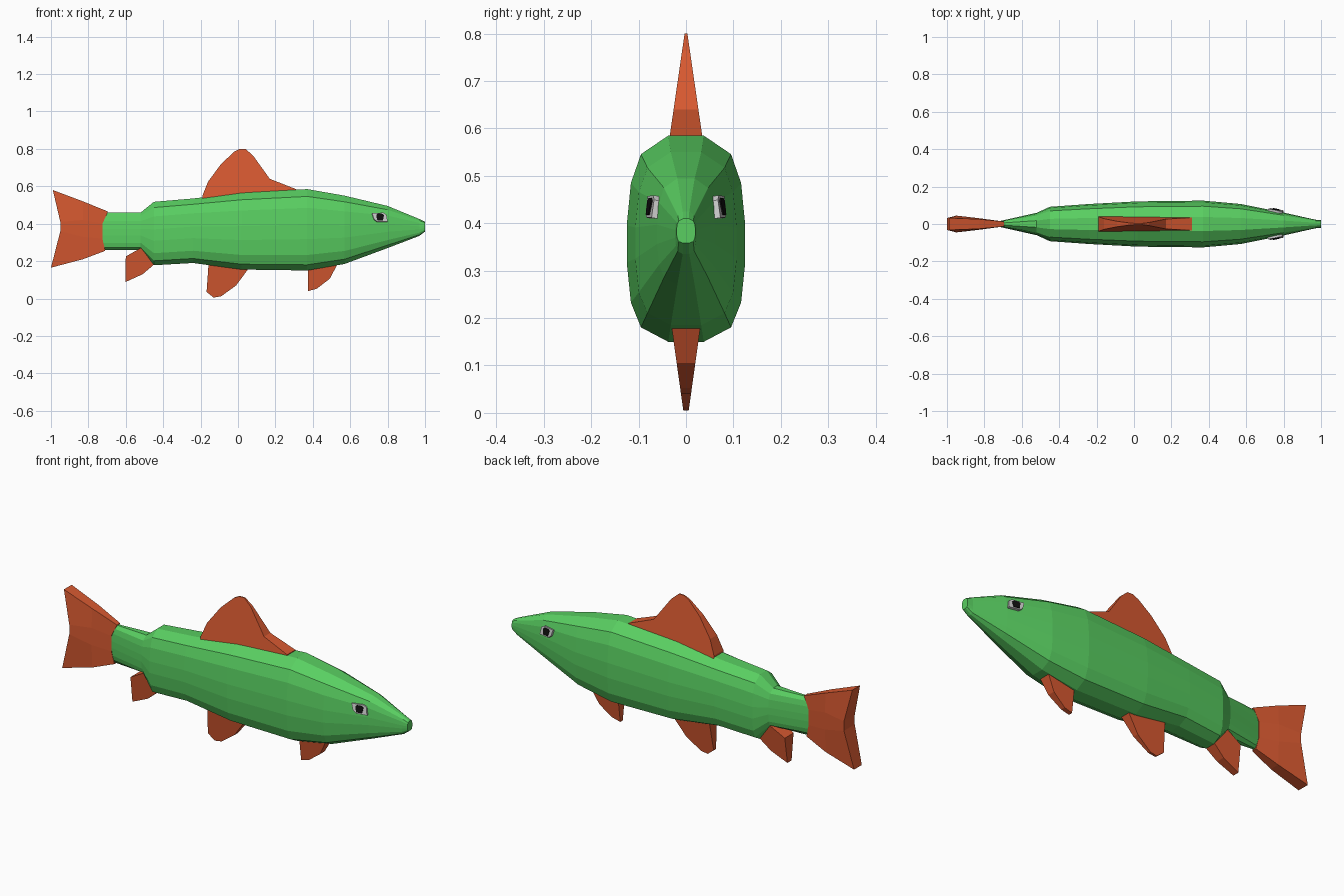
import bpy
from math import atan2
from mathutils import Matrix, Vector

if "Cube" in bpy.data.objects:
    bpy.data.objects.remove(bpy.data.objects["Cube"])


def material(name, color):
    m = bpy.data.materials.new(name)
    m.diffuse_color = (*color, 1)
    m.use_nodes = True
    m.node_tree.nodes["Principled BSDF"].inputs["Base Color"].default_value = m.diffuse_color
    return m


GREEN = material("green", (0.10, 0.62, 0.12))
ORANGE = material("orange", (0.68, 0.10, 0.03))
BLACK = material("black", (0.005, 0.005, 0.005))


def add(name, verts, faces, mat=None):
    me = bpy.data.meshes.new(name)
    me.from_pydata(verts, [], faces)
    me.update()
    ob = bpy.data.objects.new(name, me)
    bpy.context.collection.objects.link(ob)
    if mat:
        me.materials.append(mat)
    return ob


def prism(name, outline, half, mat=None):
    """Outline in x/z, extruded to +-half(z) in y."""
    n = len(outline)
    verts = [(x, s * half(z), z) for s in (-1, 1) for x, z in outline]
    faces = [tuple(range(n)), tuple(range(2 * n - 1, n - 1, -1))]
    faces += [(i, n + i, n + (i + 1) % n, (i + 1) % n) for i in range(n)]
    return add(name, verts, faces, mat)


# Body: 16-sided section lofted along x (x, bottom, top, half width)
right = [(.3, 1), (.76, .82), (.93, .54), (1, .13), (1, -.23), (.93, -.62), (.76, -.86), (.3, -1)]
section = right + [(-y, z) for y, z in reversed(right)]
stations = [(-.725, .26, .46, .014), (-.52, .26, .46, .06), (-.45, .178, .517, .092),
            (-.24, .19, .535, .107), (.02, .155, .565, .121), (.37, .15, .585, .125),
            (.57, .185, .55, .107), (.80, .27, .495, .061), (.97, .335, .425, .023),
            (1.0, .358, .41, .02)]
verts = [(x, y * w, (lo + hi) / 2 + z * (hi - lo) / 2)
         for x, lo, hi, w in stations for y, z in section]
n = len(section)
faces = [(a * n + i, a * n + (i + 1) % n, (a + 1) * n + (i + 1) % n, (a + 1) * n + i)
         for a in range(len(stations) - 1) for i in range(n)]
last = (len(stations) - 1) * n
faces += [tuple(range(n - 1, -1, -1)), tuple(range(last, last + n))]
add("body", verts, faces, GREEN)

# Dorsal fin, tapering upwards
prism("dorsal_fin", [(-.19, .51), (-.19, .55), (-.16, .625), (-.09, .72), (-.02, .785), (.01, .80),
                     (.04, .80), (.08, .765), (.17, .64), (.31, .585), (.31, .54)],
      lambda z: .003 + (.80 - z) * .145, ORANGE)


# Belly fins, tapering downwards
def belly(z):
    return .005 + z * .14


prism("front_belly_fin", [(.375, .2), (.375, .04), (.42, .052), (.49, .105), (.53, .18), (.5, .22)],
      belly, ORANGE)
prism("middle_belly_fin", [(-.155, .22), (-.168, .035), (-.13, .005), (-.09, .012), (-.01, .07),
                           (.06, .165), (.04, .22)], belly, ORANGE)
prism("rear_belly_fin", [(-.60, .225), (-.602, .088), (-.51, .13), (-.445, .185), (-.43, .25),
                         (-.52, .27)], belly, ORANGE)

# Tail fin: grid of columns from root to forked end (x, z, half thickness)
cols = [[(-.695, .465, .013), (-.725, .40, .017), (-.725, .32, .017), (-.71, .255, .013)],
        [(-.83, .52, .026), (-.83, .42, .031), (-.83, .33, .031), (-.83, .21, .026)],
        [(-.99, .58, .032), (-.95, .41, .045), (-.95, .36, .045), (-1.0, .165, .032)]]
verts = [(x, s * t, z) for s in (-1, 1) for c in cols for x, z, t in c]
faces = []
for c in range(2):
    for r in range(3):
        q = (c * 4 + r, c * 4 + r + 1, c * 4 + r + 5, c * 4 + r + 4)
        faces += [q, tuple(i + 12 for i in reversed(q))]
rim = [0, 4, 8, 9, 10, 11, 7, 3, 2, 1]
for a, b in zip(rim, rim[1:] + rim[:1]):
    faces.append((a, b, b + 12, a + 12))
add("tail_fin", verts, faces, ORANGE)

# Eyes: flat grey plates with dark pupils, following the head slope
for side, s in (("right", -1), ("left", 1)):
    pose = (Matrix.Translation(Vector((.757, s * .068, .434)))
            @ Matrix.Rotation(s * atan2(-.195, 1), 4, 'Z')
            @ Matrix.Rotation(s * .17, 4, 'X'))
    eye = prism(f"{side}_eye", [(-.042, .022), (-.032, -.012), (-.015, -.024), (.042, -.024),
                                (.036, .014), (.02, .024)], lambda z: .009)
    pupil = prism(f"{side}_pupil", [(-.02, .012), (-.014, -.018), (.016, -.018), (.022, .01),
                                    (.012, .018), (-.012, .018)], lambda z: .012, BLACK)
    eye.data.transform(pose)
    pupil.data.transform(pose)

# Consistent outward normals
import bmesh
for ob in bpy.context.collection.objects:
    bm = bmesh.new()
    bm.from_mesh(ob.data)
    bmesh.ops.recalc_face_normals(bm, faces=bm.faces)
    bm.to_mesh(ob.data)
    bm.free()
